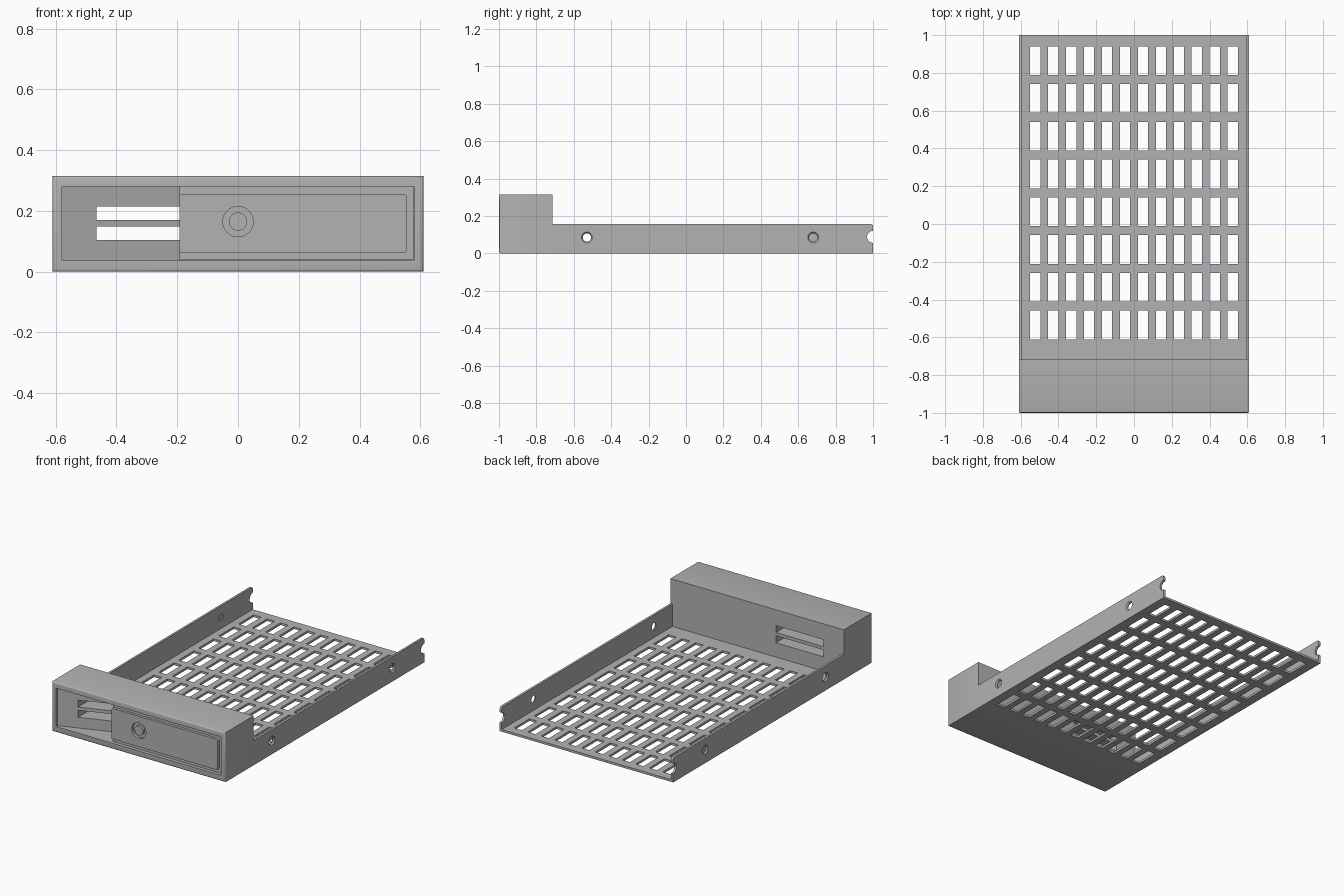
import bpy, bmesh, math
from mathutils import Matrix, Vector

old = bpy.data.objects.get("Cube")
if old:
    bpy.data.objects.remove(old, do_unlink=True)

grey = bpy.data.materials.new("metal grey")
grey.use_nodes = True
grey.diffuse_color = (0.45, 0.45, 0.45, 1)
grey.node_tree.nodes["Principled BSDF"].inputs["Base Color"].default_value = (0.45, 0.45, 0.45, 1)


def make(name, bm):
    bmesh.ops.recalc_face_normals(bm, faces=bm.faces)
    mesh = bpy.data.meshes.new(name)
    bm.to_mesh(mesh)
    bm.free()
    mesh.materials.append(grey)
    ob = bpy.data.objects.new(name, mesh)
    bpy.context.collection.objects.link(ob)
    return ob


def box_bm(lo, hi):
    bm = bmesh.new()
    bmesh.ops.create_cube(bm, size=1)
    for v in bm.verts:
        v.co = Vector([a + (b - a) * (c + 0.5) for a, b, c in zip(lo, hi, v.co)])
    return bm


def box(name, lo, hi):
    return make(name, box_bm(lo, hi))


def rod(name, centre, axis, r1, r2, length):
    """Cylinder or cone centred on a point; r2 is the radius on the positive side."""
    bm = bmesh.new()
    turn = Vector((0, 0, 1)).rotation_difference(Vector(axis)).to_matrix().to_4x4()
    bmesh.ops.create_cone(bm, cap_ends=True, segments=32, radius1=r1, radius2=r2,
                          depth=length, matrix=Matrix.Translation(centre) @ turn)
    return make(name, bm)


def prism(name, points, z0, z1):
    bm = bmesh.new()
    face = bm.faces.new([bm.verts.new((x, y, z0)) for x, y in points])
    new = bmesh.ops.extrude_face_region(bm, geom=[face])["geom"]
    for v in new:
        if isinstance(v, bmesh.types.BMVert):
            v.co.z = z1
    return make(name, bm)


def cut(ob, cutters):
    for c in cutters:
        mod = ob.modifiers.new("cut", "BOOLEAN")
        mod.operation, mod.solver, mod.object = "DIFFERENCE", "EXACT", c
    bake(ob)
    for c in cutters:
        bpy.data.objects.remove(c, do_unlink=True)


def bake(ob):
    bpy.context.view_layer.update()
    graph = bpy.context.evaluated_depsgraph_get()
    mesh = bpy.data.meshes.new_from_object(ob.evaluated_get(graph))
    ob.modifiers.clear()
    ob.data = mesh


HALF, JOIN, THICK = 0.61, -0.715, 0.014

# Perforated floor
xs, ys = [-HALF + THICK], [JOIN]
for i in range(12):
    c = (i - 5.5) * 0.095
    xs += [c - 0.027, c + 0.027]
for j in range(8):
    c = -0.535 + j * 0.2
    ys += [c - 0.076, c + 0.076]
xs.append(HALF - THICK)
ys.append(1.0)
bm = bmesh.new()
grid = [[bm.verts.new((x, y, 0)) for y in ys] for x in xs]
for i in range(len(xs) - 1):
    for j in range(len(ys) - 1):
        if not (i % 2 and j % 2):
            bm.faces.new((grid[i][j], grid[i + 1][j], grid[i + 1][j + 1], grid[i][j + 1]))
new = bmesh.ops.extrude_face_region(bm, geom=bm.faces[:])["geom"]
bmesh.ops.translate(bm, vec=(0, 0, THICK), verts=[g for g in new if isinstance(g, bmesh.types.BMVert)])
make("perforated_floor", bm)

# Side walls with countersunk screw holes and a rear notch
for side, label in ((1, "left"), (-1, "right")):
    a, b = sorted((side * (HALF - THICK), side * HALF))
    bm = box_bm((a, JOIN, 0), (b, 1, 0.157))
    corner = [e for e in bm.edges if all(v.co.y > 0.9 and v.co.z > 0.1 for v in e.verts)]
    bmesh.ops.bevel(bm, geom=corner, offset=0.012, segments=3, affect="EDGES", profile=0.5)
    wall = make(label + "_wall", bm)
    mid = side * (HALF - THICK / 2)
    cutters = [rod("cutter", (mid, 1, 0.088), (side, 0, 0), 0.032, 0.032, 0.1)]
    for y in (-0.53, 0.68):
        cutters.append(rod("cutter", (mid, y, 0.085), (side, 0, 0), 0.022, 0.022, 0.1))
        cutters.append(rod("cutter", (side * HALF, y, 0.085), (side, 0, 0), 0.022, 0.036, 0.016))
    cut(wall, cutters)

# Front housing with rounded front rim
bm = box_bm((-HALF, -1, 0), (HALF, JOIN, 0.315))
rim = [e for e in bm.edges if all(v.co.y < -0.9 for v in e.verts)]
bmesh.ops.bevel(bm, geom=rim, offset=0.009, segments=3, affect="EDGES", profile=0.5)
housing = make("front_housing", bm)
Z0, Z1 = 0.037, 0.281
cut(housing, [
    # door recess
    box("cutter", (-0.2, -1.1, Z0), (0.58, -0.94, Z1)),
    # slanted finger pocket reaching behind the door
    prism("cutter", [(-0.58, -1.1), (-0.58, -0.985), (-0.13, -0.82), (-0.13, -1.1)], Z0, Z1),
    # air slots through the back
    box("cutter", (-0.465, -1.05, 0.105), (-0.132, -0.6, 0.149)),
    box("cutter", (-0.465, -1.05, 0.17), (-0.132, -0.6, 0.214)),
])

# Door plate and raised panel
box("door_plate", (-0.193, -0.98, Z0 + 0.001), (0.577, -0.941, Z1 - 0.001))
bm = box_bm((-0.193, -0.997, 0.062), (0.555, -0.979, 0.256))
upright = [e for e in bm.edges if abs(e.verts[0].co.y - e.verts[1].co.y) > 0.01]
bmesh.ops.bevel(bm, geom=upright, offset=0.01, segments=4, affect="EDGES", profile=0.5)
panel = make("door_panel", bm)
cut(panel, [rod("cutter", (0, -0.99, 0.165), (0, -1, 0), 0.05, 0.05, 0.1)])

# Lock barrel inside the round well
rod("lock_barrel", (0, -0.987, 0.165), (0, -1, 0), 0.03, 0.03, 0.02)

# Smooth the rounded parts and keep hard edges crisp
bpy.ops.object.select_all(action="DESELECT")
for ob in bpy.context.collection.objects:
    if ob.type == "MESH" and grey.name in ob.data.materials:
        ob.select_set(True)
        bpy.context.view_layer.objects.active = ob
bpy.ops.object.shade_smooth_by_angle(angle=math.radians(35))
